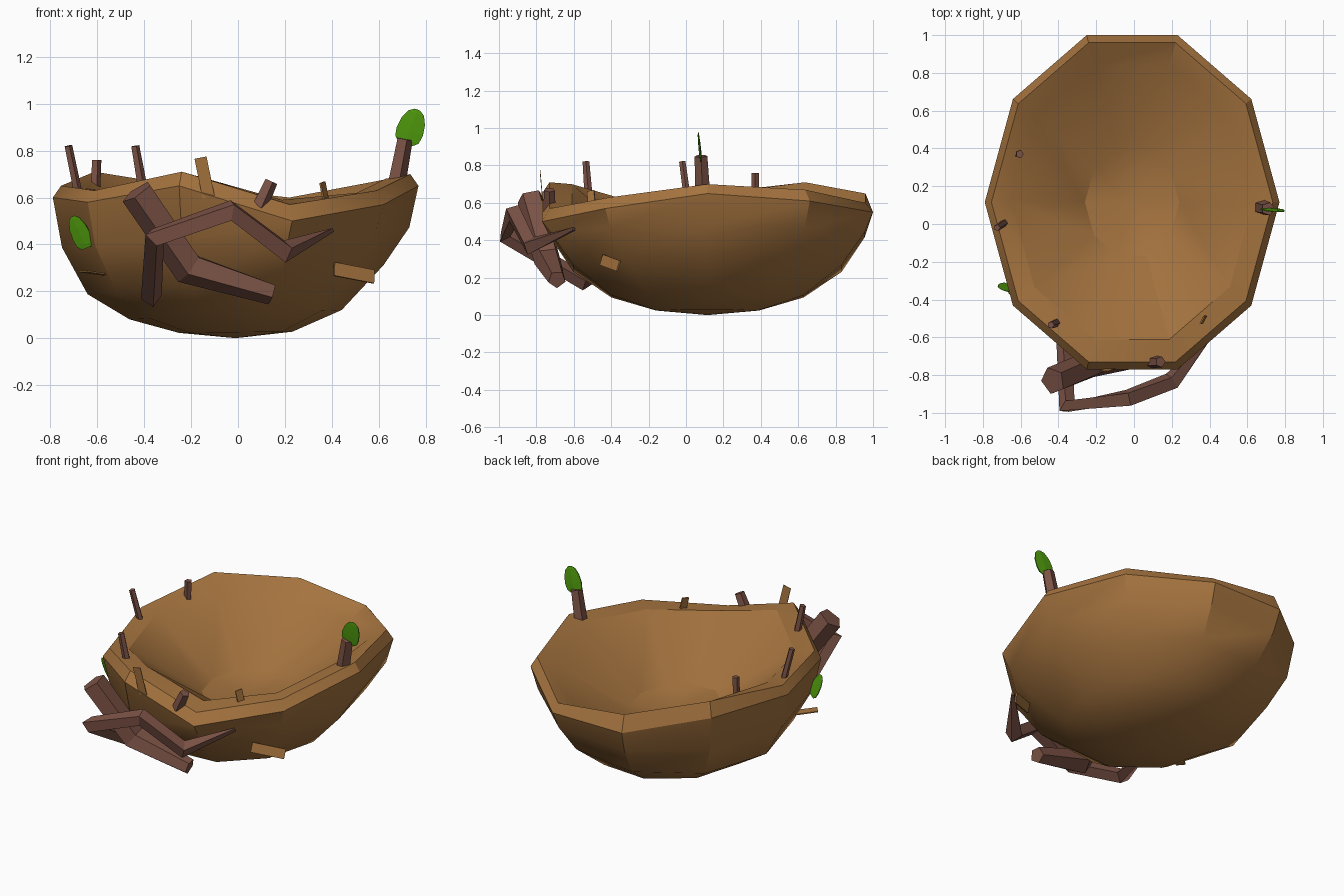
import bpy, bmesh, math
from mathutils import Vector

if "Cube" in bpy.data.objects:
    bpy.data.objects.remove(bpy.data.objects["Cube"])


def material(name, rgb):
    m = bpy.data.materials.new(name)
    m.diffuse_color = (*rgb, 1)
    m.use_nodes = True
    m.node_tree.nodes["Principled BSDF"].inputs["Base Color"].default_value = m.diffuse_color
    return m


STRAW = material("straw", (0.38, 0.175, 0.05))
BARK = material("bark", (0.20, 0.085, 0.06))
GREEN = material("leaf_green", (0.08, 0.33, 0.004))


def finish(name, bm, mat):
    bmesh.ops.recalc_face_normals(bm, faces=bm.faces)
    me = bpy.data.meshes.new(name)
    bm.to_mesh(me)
    bm.free()
    me.materials.append(mat)
    ob = bpy.data.objects.new(name, me)
    bpy.context.collection.objects.link(ob)
    return ob


def skin(bm, rings):
    for a, b in zip(rings, rings[1:]):
        n = len(a)
        for i in range(n):
            j = (i + 1) % n
            bm.faces.new((a[i], a[j], b[j], b[i]))


def tube(name, path, radii, sides=5, mat=BARK, flat=1.0, hint=(0, 1, 0)):
    """Faceted stick along a path; flat squashes it along the hint direction."""
    bm = bmesh.new()
    pts = [Vector(p) for p in path]
    rings = []
    for k, p in enumerate(pts):
        a, b = pts[max(k - 1, 0)], pts[min(k + 1, len(pts) - 1)]
        t = (b - a).normalized()
        u = t.cross(Vector(hint)).normalized()
        v = t.cross(u)
        ring = []
        for i in range(sides):
            g = 2 * math.pi * (i + 0.5) / sides
            ring.append(bm.verts.new(p + radii[k] * (u * math.cos(g) + v * flat * math.sin(g))))
        rings.append(ring)
    skin(bm, rings)
    bm.faces.new(rings[0])
    bm.faces.new(rings[-1])
    return finish(name, bm, mat)


# Nest bowl: ten-sided, uneven rim, broad lip and shallow hollow
CX, CY, RX, RY = -0.01, 0.115, 0.78, 0.93
outer_z = [.65, .61, .55, .55, .62, .60, .58, .65, .50, .57]
inner_z = [.70, .67, .60, .65, .71, .65, .63, .71, .57, .63]
lip_drop = [.02, .06, .06, .07, .07, .01, .01, .01, -.02, .01]
bm = bmesh.new()


def ring(scale, height):
    out = []
    for k in range(10):
        g = k * math.pi / 5
        out.append(bm.verts.new((CX + RX * scale * math.cos(g),
                                 CY + RY * scale * math.sin(g), height(k))))
    return out


def tilt(z, amount):
    return lambda k: z * (1 + amount * math.cos(k * math.pi / 5))


rings = [ring(.31, tilt(.025, .1)), ring(.58, tilt(.10, .2)), ring(.81, tilt(.25, .25)),
         ring(.95, tilt(.43, .1)), ring(1, lambda k: outer_z[k]),
         ring(.955, lambda k: inner_z[k]), ring(.82, lambda k: inner_z[k] - lip_drop[k]),
         ring(.32, lambda k: .33)]
skin(bm, rings)
for r, z in ((rings[0], 0), (rings[-1], .30)):
    c = bm.verts.new((CX, CY, z))
    for i in range(10):
        bm.faces.new((r[i], r[(i + 1) % 10], c))
bowl = finish("nest_bowl", bm, STRAW)
bpy.context.view_layer.objects.active = bowl
bowl.select_set(True)
bpy.ops.object.shade_smooth_by_angle(angle=math.radians(30))

# Large branches woven across the front
tube("thick_branch", [(-.43, -.83, .625), (-.21, -.74, .30), (.145, -.69, .19)],
     [.075, .075, .048])
tube("bent_branch", [(-.37, -.36, .26), (-.37, -.54, .175), (-.355, -.965, .43),
                     (-.03, -.92, .545), (.2, -.83, .37), (.40, -.60, .46)],
     [.035, .045, .048, .05, .05, .012], 4, hint=(.3, 1, .2))

# Short upright twigs on the rim
tube("left_twig", [(-.68, .01, .60), (-.725, -.02, .82)], [.02, .018])
tube("front_left_twig", [(-.405, -.52, .62), (-.44, -.535, .82)], [.023, .019])
tube("back_left_twig", [(-.61, .37, .62), (-.605, .37, .76)], [.022, .022])
tube("front_twig", [(.09, -.73, .56), (.14, -.73, .67)], [.035, .03])
tube("leaf_twig", [(.67, .09, .64), (.71, .08, .85)], [.042, .036])

# Flat straw strips poking out
tube("front_strip", [(-.125, -.765, .60), (-.16, -.78, .77)], [.037, .037], 4, STRAW, .06)
tube("right_front_strip", [(.38, -.50, .56), (.36, -.51, .665)], [.03, .03], 4, STRAW, .2,
     hint=(-1, .5, 0))
tube("right_side_strip", [(.41, -.45, .295), (.58, -.36, .262)], [.042, .042], 4, STRAW, .15,
     hint=(-.5, .9, -.25))
tube("left_side_strip", [(-.52, -.25, .265), (-.66, -.37, .285)], [.04, .04], 4, STRAW, .12,
     hint=(0, 0, 1))


# Thin leaves: a teardrop outline with thickness
def leaf(name, base, tip, width, hint):
    prof = [(.0, .55), (.12, .9), (.35, 1), (.65, .9), (.9, .6), (1, .2)]
    a, b = Vector(base), Vector(tip)
    return tube(name, [a.lerp(b, t) for t, w in prof], [width * w for t, w in prof], 6, GREEN,
                .1, hint)


leaf("top_leaf", (.715, .08, .83), (.765, .065, .975), .068, (0, 1, 0))
leaf("side_leaf", (-.645, -.33, .385), (-.705, -.345, .52), .052, (.5, 1, .2))
